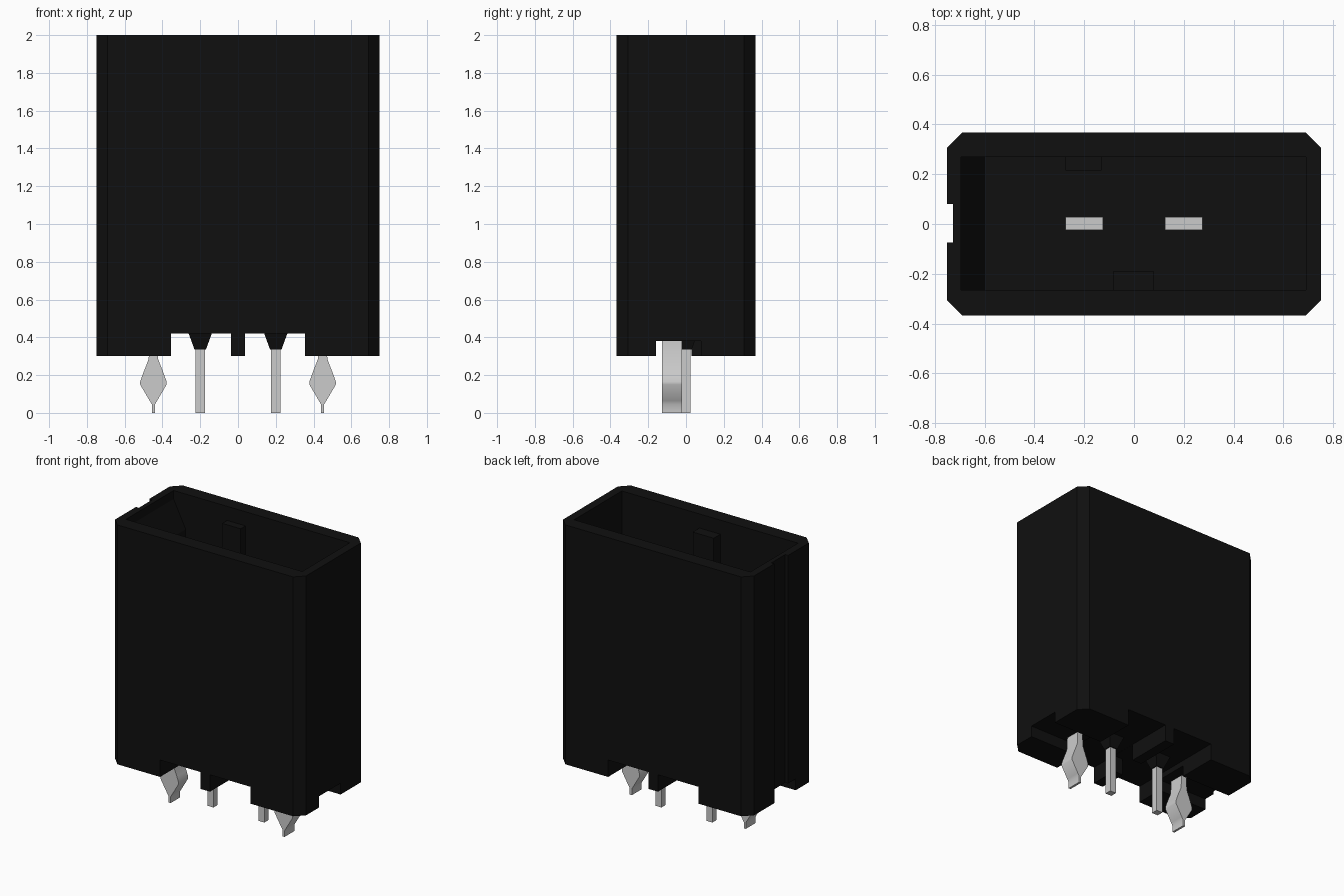
import bpy, bmesh, math

cube = bpy.data.objects.get("Cube")
if cube:
    bpy.data.objects.remove(cube, do_unlink=True)


def material(name, rgb, rough):
    m = bpy.data.materials.new(name)
    m.use_nodes = True
    col = (*rgb, 1.0)
    m.diffuse_color = col
    bsdf = m.node_tree.nodes["Principled BSDF"]
    bsdf.inputs["Base Color"].default_value = col
    bsdf.inputs["Roughness"].default_value = rough
    return m


BLACK = material("black plastic", (0.005, 0.005, 0.005), 0.6)
GREY = material("tin grey", (0.6, 0.6, 0.6), 0.4)


def add_mesh(name, bm, mat):
    bmesh.ops.recalc_face_normals(bm, faces=bm.faces)
    me = bpy.data.meshes.new(name)
    bm.to_mesh(me)
    bm.free()
    if mat:
        me.materials.append(mat)
    ob = bpy.data.objects.new(name, me)
    bpy.context.collection.objects.link(ob)
    return ob


def prism(name, pts, axis, lo, hi, mat):
    """Extrude a closed outline along y or z."""
    bm = bmesh.new()
    place = (lambda p, t: (p[0], t, p[1])) if axis == "y" else (lambda p, t: (p[0], p[1], t))
    face = bm.faces.new([bm.verts.new(place(p, lo)) for p in pts])
    out = bmesh.ops.extrude_face_region(bm, geom=[face])
    step = (0, hi - lo, 0) if axis == "y" else (0, 0, hi - lo)
    bmesh.ops.translate(bm, vec=step, verts=[v for v in out["geom"] if isinstance(v, bmesh.types.BMVert)])
    return add_mesh(name, bm, mat)


def box(name, x, y, z, mat=None):
    return prism(name, [(x[0], y[0]), (x[1], y[0]), (x[1], y[1]), (x[0], y[1])], "z", z[0], z[1], mat)


def select_only(ob):
    bpy.ops.object.select_all(action="DESELECT")
    ob.select_set(True)
    bpy.context.view_layer.objects.active = ob


def cut(ob, x, y, z):
    """Subtract a box and discard the cutter."""
    cutter = box("cutter", x, y, z)
    cutter.hide_render = True
    mod = ob.modifiers.new("cut", "BOOLEAN")
    mod.operation = "DIFFERENCE"
    mod.solver = "EXACT"
    mod.object = cutter
    select_only(ob)
    bpy.ops.object.modifier_apply(modifier=mod.name)
    bpy.data.objects.remove(cutter, do_unlink=True)


# Housing shell with chamfered corners
W, D, C = 0.75, 0.367, 0.06
outline = [(W - C, -D), (W, C - D), (W, D - C), (W - C, D),
           (C - W, D), (-W, D - C), (-W, C - D), (C - W, -D)]
housing = prism("housing", outline, "z", 0.3, 2.0, BLACK)

# Open mating cavity and the keying groove down one end
cut(housing, (-0.695, 0.69), (-0.265, 0.27), (0.75, 2.1))
cut(housing, (-0.8, -0.727), (-0.075, 0.08), (0.2, 2.1))

# Underside: front-to-back openings, end openings, and the gap in the middle rib
for s in (-1, 1):
    xs = sorted((s * 0.037, s * 0.355))
    cut(housing, xs, (-0.5, 0.5), (0.2, 0.42))
    xs = sorted((s * 0.34, s * 0.8))
    cut(housing, xs, (-0.16, 0.08), (0.2, 0.38))
cut(housing, (-0.1, 0.1), (-0.16, 0.03), (0.2, 0.419))

# Keying ribs inside the cavity and the sloped end ledge
box("back_key_rib", (-0.275, -0.13), (0.215, 0.275), (0.74, 1.9), BLACK)
box("front_key_rib", (-0.085, 0.08), (-0.27, -0.19), (0.74, 1.9), BLACK)
prism("end_ledge", [(-0.7, 0.74), (-0.6, 0.74), (-0.6, 1.75), (-0.7, 1.95)],
      "y", -0.27, 0.275, BLACK)


def pin_collar(name, cx):
    """Tapered plastic collar around a pin."""
    bm = bmesh.new()
    bmesh.ops.create_cone(bm, cap_ends=True, segments=4, radius1=0.03 * math.sqrt(2),
                          radius2=0.063 * math.sqrt(2), depth=0.09)
    for v in bm.verts:
        x, y = v.co.x, v.co.y
        c = math.cos(math.pi / 4)
        v.co.x, v.co.y = cx + c * (x - y), c * (x + y)
        v.co.z += 0.38
    return add_mesh(name, bm, BLACK)


# Half outline of the board lock: (half width, height)
LOCK = [(0.008, 0.0), (0.008, 0.045), (0.02, 0.065), (0.07, 0.15),
        (0.07, 0.165), (0.058, 0.2), (0.025, 0.285), (0.02, 0.382)]

for side, s in (("right", -1), ("left", 1)):
    cx = 0.2 * s
    # Contact: square tail below, flat blade in the cavity
    pin_collar(side + "_pin_collar", cx)
    box(side + "_pin_tail", (cx - 0.024, cx + 0.024), (-0.024, 0.024), (0, 0.7), GREY)
    box(side + "_contact_blade", (cx - 0.075, cx + 0.075), (-0.025, 0.028), (0.7, 1.3), GREY)
    # Board lock
    lx = 0.448 * s
    pts = [(lx + w, z) for w, z in LOCK] + [(lx - w, z) for w, z in reversed(LOCK)]
    lock = prism(side + "_board_lock", pts, "y", -0.128, -0.02, GREY)
    select_only(lock)
    bpy.ops.object.shade_smooth_by_angle(angle=math.radians(35))
